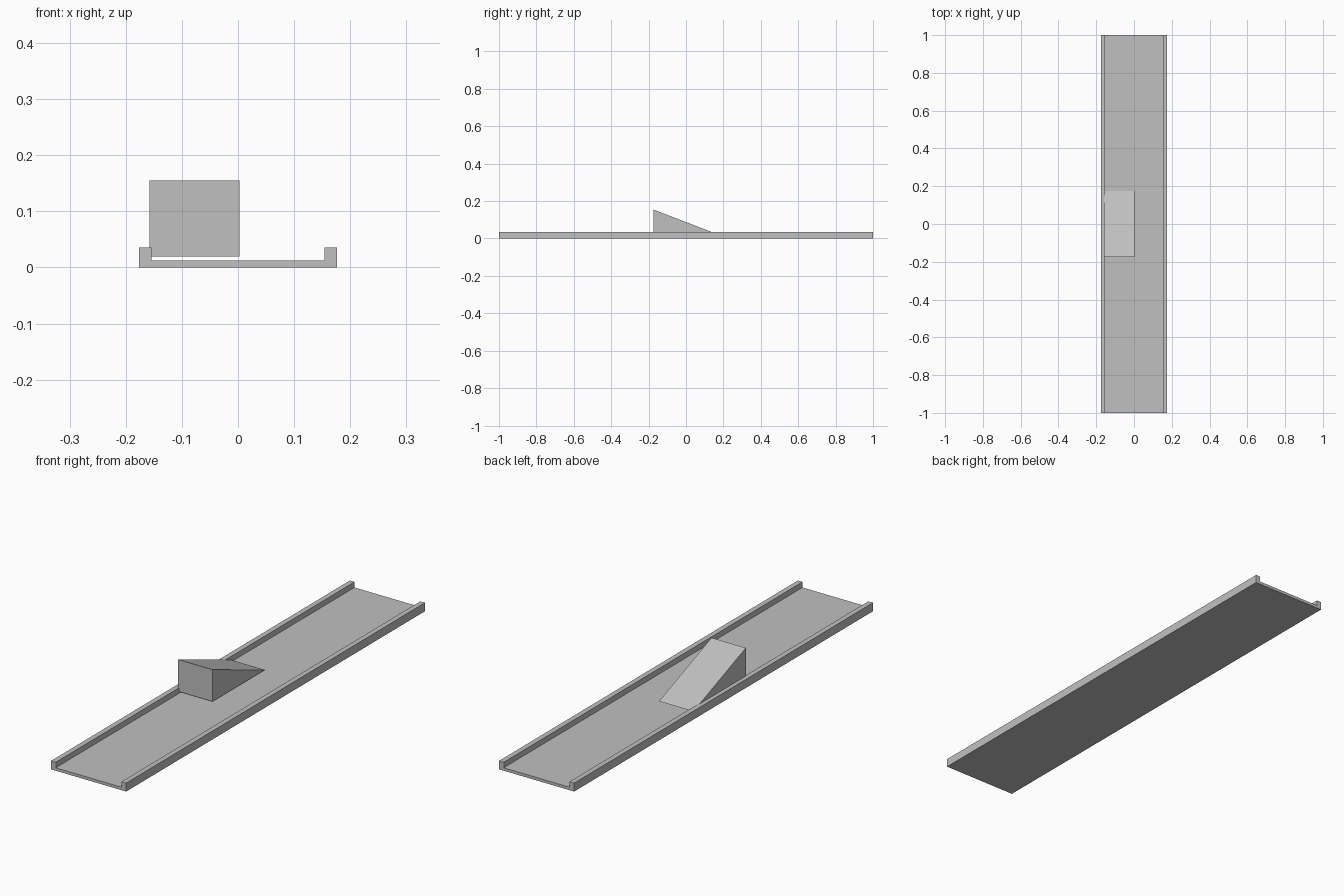
import bpy
import bmesh

if "Cube" in bpy.data.objects:
    bpy.data.objects.remove(bpy.data.objects["Cube"])

grey = bpy.data.materials.new("plain_grey")
grey.diffuse_color = (0.53, 0.53, 0.53, 1)
grey.use_nodes = True
grey.node_tree.nodes["Principled BSDF"].inputs["Base Color"].default_value = grey.diffuse_color


def extrude_profile(name, points, offset):
    """Sweep a closed profile along an offset vector into a solid."""
    bm = bmesh.new()
    face = bm.faces.new([bm.verts.new(p) for p in points])
    swept = bmesh.ops.extrude_face_region(bm, geom=[face], use_keep_orig=True)
    verts = [g for g in swept["geom"] if isinstance(g, bmesh.types.BMVert)]
    bmesh.ops.translate(bm, verts=verts, vec=offset)
    bmesh.ops.recalc_face_normals(bm, faces=bm.faces)
    mesh = bpy.data.meshes.new(name)
    bm.to_mesh(mesh)
    bm.free()
    mesh.materials.append(grey)
    obj = bpy.data.objects.new(name, mesh)
    bpy.context.collection.objects.link(obj)
    return obj


# Long track: shallow U section with a raised lip on each side
OUTER, INNER, FLOOR, LIP = 0.176, 0.154, 0.0125, 0.036
half = [(OUTER, 0), (OUTER, LIP), (INNER, LIP), (INNER, FLOOR)]
section = half + [(-x, z) for x, z in reversed(half)]
extrude_profile("track", [(x, -1, z) for x, z in section], (0, 2, 0))

# Ramp wedge: tall at the front, sloping down to the back, along the left lip
LEFT, RIGHT = -0.158, 0.003
side = [(-0.175, 0.02), (0.176, 0.02), (-0.175, 0.155)]
extrude_profile("ramp", [(LEFT, y, z) for y, z in side], (RIGHT - LEFT, 0, 0))
